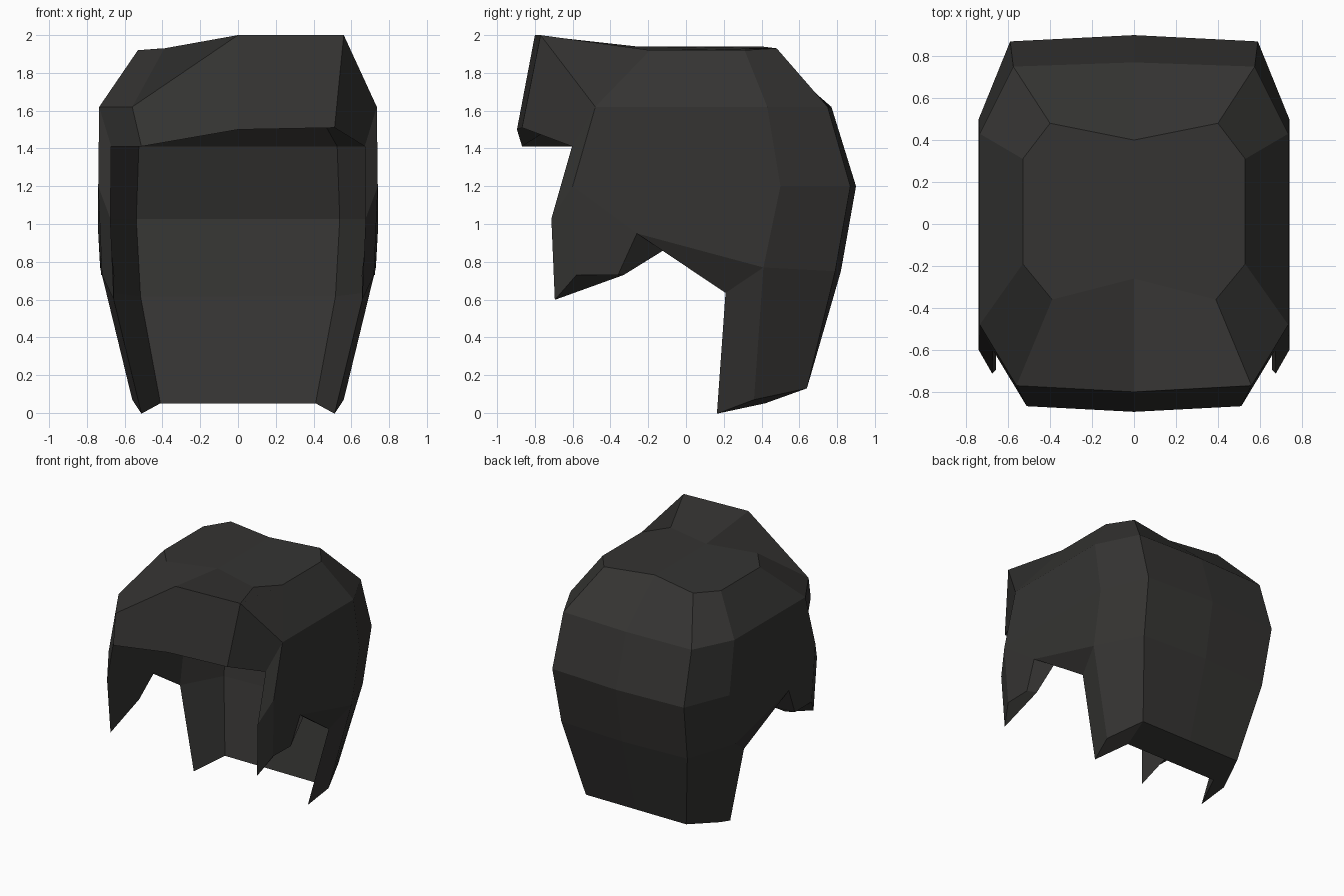
import bpy, bmesh
from mathutils import Vector

if "Cube" in bpy.data.objects:
    bpy.data.objects.remove(bpy.data.objects["Cube"])

# Right half of the outer surface: vertical columns, top to bottom, from back centre to front centre
COLUMNS = {
    "back":   [(0, .40, 1.94), (0, .77, 1.62), (0, .90, 1.20), (0, .82, .75), (0, .64, .13)],
    "corner": [(.40, .48, 1.93), (.575, .75, 1.62), (.59, .87, 1.20), (.565, .79, .75), (.45, .64, .13)],
    "side":   [(.53, .31, 1.92), (.735, .43, 1.62), (.74, .50, 1.20), (.73, .41, .77), (.56, .36, .07)],
    "temple": [(.53, -.19, 1.92), (.735, -.48, 1.62), (.74, -.60, 1.20), (.72, -.58, .73)],
    "brow":   [(.39, -.36, 1.93), (.56, -.77, 2.00)],
    "front":  [(0, -.26, 1.94), (0, -.80, 2.00)],
    "ear":    [(.74, -.26, .95), (.725, -.36, .73)],
}
# Inner points that depart from the scaled copy
INNER = {("front", 1): (0, -.895, 1.50), ("ear", 0): (.67, -.12, .86), ("ear", 1): (.655, -.33, .73)}


def strip(a, b, rows):
    return [[(a, i), (b, i), (b, i + 1), (a, i + 1)] for i in range(rows)]


FACES = (strip("back", "corner", 4) + strip("corner", "side", 4) + strip("side", "temple", 2)
         + strip("temple", "brow", 1) + strip("brow", "front", 1))
FACES.append([("side", 2), ("temple", 2), ("ear", 0), ("side", 3)])
FACES.append([("temple", 2), ("temple", 3), ("ear", 1), ("ear", 0)])
FACES.append([(c, 0) for c in ("back", "corner", "side", "temple", "brow", "front")])

bm = bmesh.new()
cache = {}


def point(key, side, inner):
    col, row = key
    x, y, z = COLUMNS[col][row]
    if key == ("brow", 1) and side < 0:      # swept fringe drops on the left
        z = 1.62
    if inner:
        if key in INNER:
            x, y, z = INNER[key]
        else:
            x, y, z = x * .913, y * .913 - .165, z * .913 - .068
            if key == ("brow", 1) and side > 0:
                z = 1.51
    name = (key, side if x else 0, inner)
    if name not in cache:
        cache[name] = bm.verts.new((x * side, y, z))
    return cache[name]


# Outer shell on both sides
partner = {}
outer = []
for side in (1, -1):
    for face in FACES:
        vs = [point(k, side, False) for k in face]
        for k, v in zip(face, vs):
            partner[v] = point(k, side, True)
        outer.append(bm.faces.new(vs))
rim = [e for e in bm.edges if len(e.link_faces) == 1]

# Inner lining and the rim joining both shells
for f in outer:
    bm.faces.new([partner[v] for v in reversed(f.verts)])
for e in rim:
    a, b = e.verts
    bm.faces.new([a, b, partner[b], partner[a]])
bmesh.ops.recalc_face_normals(bm, faces=bm.faces)

mesh = bpy.data.meshes.new("hair")
bm.to_mesh(mesh)
bm.free()
hair = bpy.data.objects.new("hair", mesh)
bpy.context.collection.objects.link(hair)

# Near-black hair colour
mat = bpy.data.materials.new("dark_hair")
mat.diffuse_color = (.035, .034, .032, 1)
mat.use_nodes = True
mat.node_tree.nodes["Principled BSDF"].inputs["Base Color"].default_value = mat.diffuse_color
mesh.materials.append(mat)
